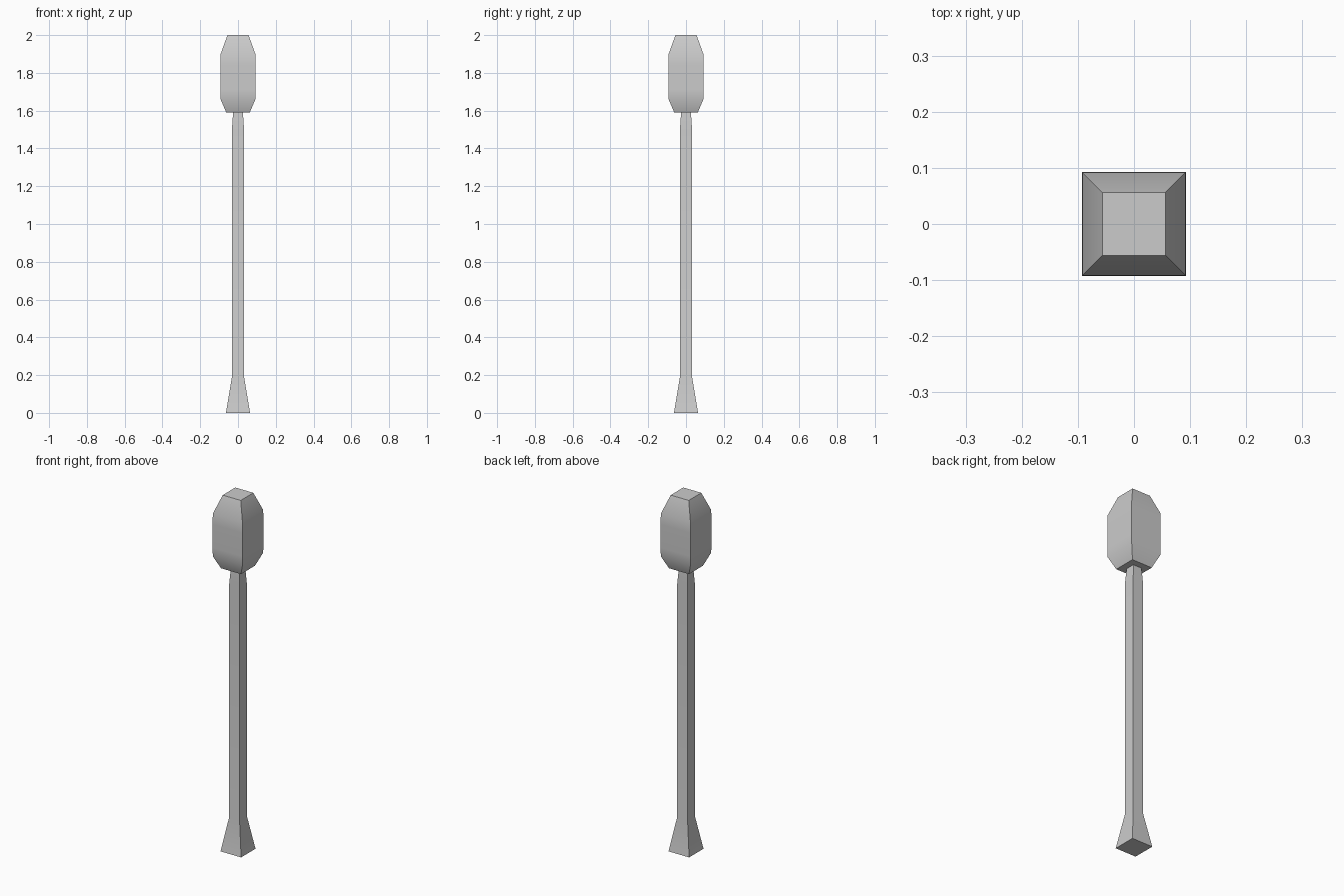
import bpy, bmesh, math

cube = bpy.data.objects.get("Cube")
if cube:
    bpy.data.objects.remove(cube, do_unlink=True)

# One plain grey for the whole model
grey = bpy.data.materials.new("plain_grey")
grey.use_nodes = True
colour = (0.6, 0.6, 0.6, 1)
grey.diffuse_color = colour
grey.node_tree.nodes["Principled BSDF"].inputs["Base Color"].default_value = colour


def square_loft(name, profile):
    """Closed square column from (height, half width) pairs."""
    bm = bmesh.new()
    rings = [[bm.verts.new((sx * h, sy * h, z))
              for sx, sy in ((-1, -1), (1, -1), (1, 1), (-1, 1))]
             for z, h in profile]
    for low, high in zip(rings, rings[1:]):
        for i in range(4):
            j = (i + 1) % 4
            bm.faces.new((low[i], low[j], high[j], high[i]))
    bm.faces.new(rings[0][::-1])
    bm.faces.new(rings[-1])
    mesh = bpy.data.meshes.new(name)
    bm.to_mesh(mesh)
    bm.free()
    mesh.materials.append(grey)
    obj = bpy.data.objects.new(name, mesh)
    bpy.context.collection.objects.link(obj)
    bpy.ops.object.select_all(action="DESELECT")
    obj.select_set(True)
    bpy.context.view_layer.objects.active = obj
    bpy.ops.object.shade_smooth_by_angle(angle=math.radians(30))
    return obj


# Shaft with a flared foot and a narrowed neck
square_loft("shaft", [(0, 0.064), (0.19, 0.032), (1.5, 0.032), (1.59, 0.026)])

# Lantern-shaped head with tapered ends
square_loft("head", [(1.59, 0.062), (1.66, 0.092), (1.71, 0.093),
                     (1.84, 0.093), (1.9, 0.092), (2.0, 0.056)])
